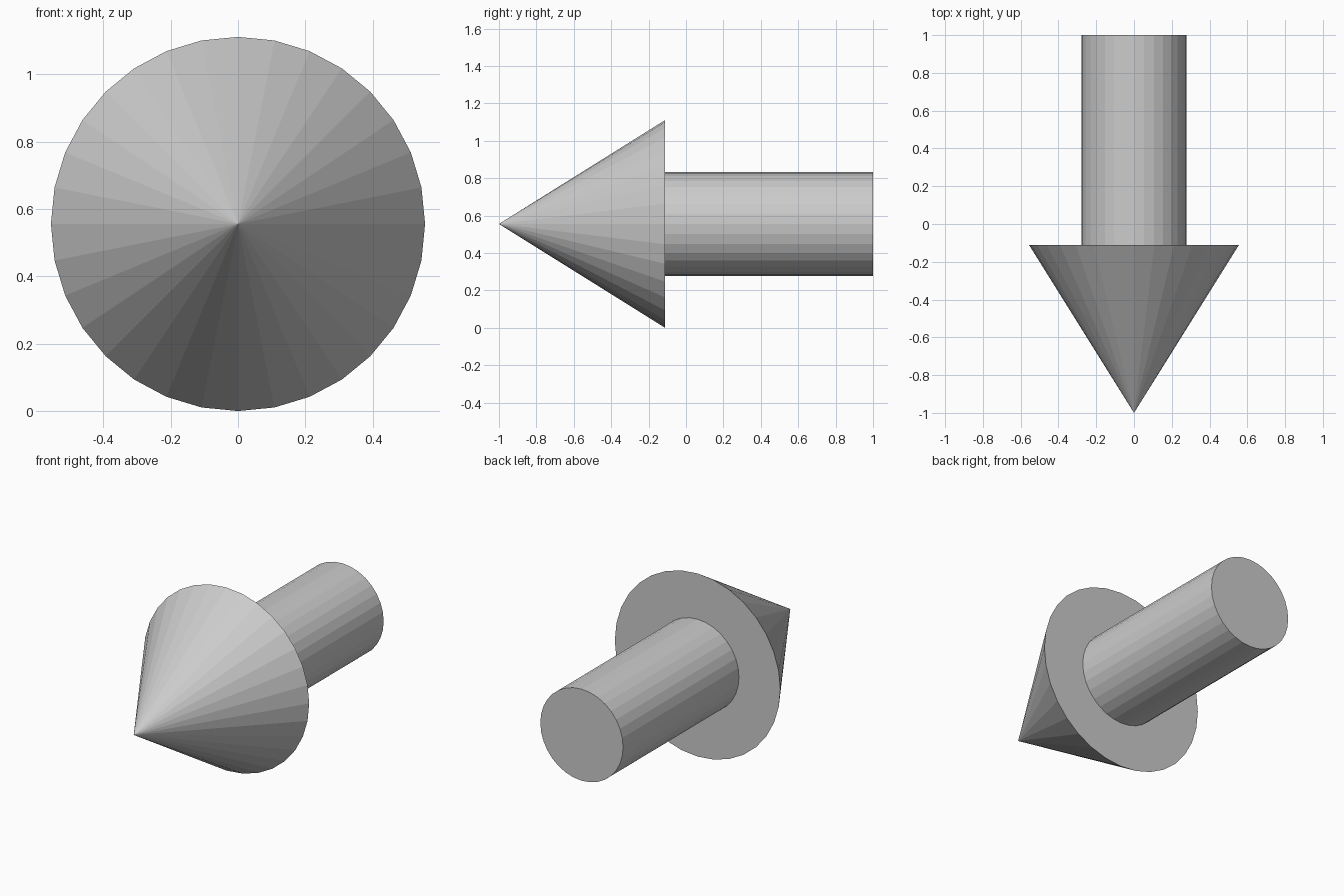
import bpy
from math import pi

if "Cube" in bpy.data.objects:
    bpy.data.objects.remove(bpy.data.objects["Cube"])

SIDES = 32
HEAD_R = 0.5556      # head radius, also the height of the axis
SHAFT_R = 0.2778
TIP, JOINT, END = -1.0, -0.1111, 1.0   # stations along y


def round_part(name, y_front, y_back, r_front, r_back):
    """Flat-shaded cone or cylinder lying along the y axis."""
    bpy.ops.mesh.primitive_cone_add(
        vertices=SIDES, radius1=r_back, radius2=r_front,
        depth=y_back - y_front, end_fill_type='NGON',
        location=(0, (y_front + y_back) / 2, HEAD_R), rotation=(pi / 2, 0, 0))
    obj = bpy.context.object
    obj.name = name
    bpy.ops.object.transform_apply(location=True, rotation=True, scale=True)
    return obj


# Pointed head, tip toward the front
round_part("arrow_head", TIP, JOINT, 0.0, HEAD_R)

# Straight shaft behind the head
round_part("arrow_shaft", JOINT, END, SHAFT_R, SHAFT_R)
